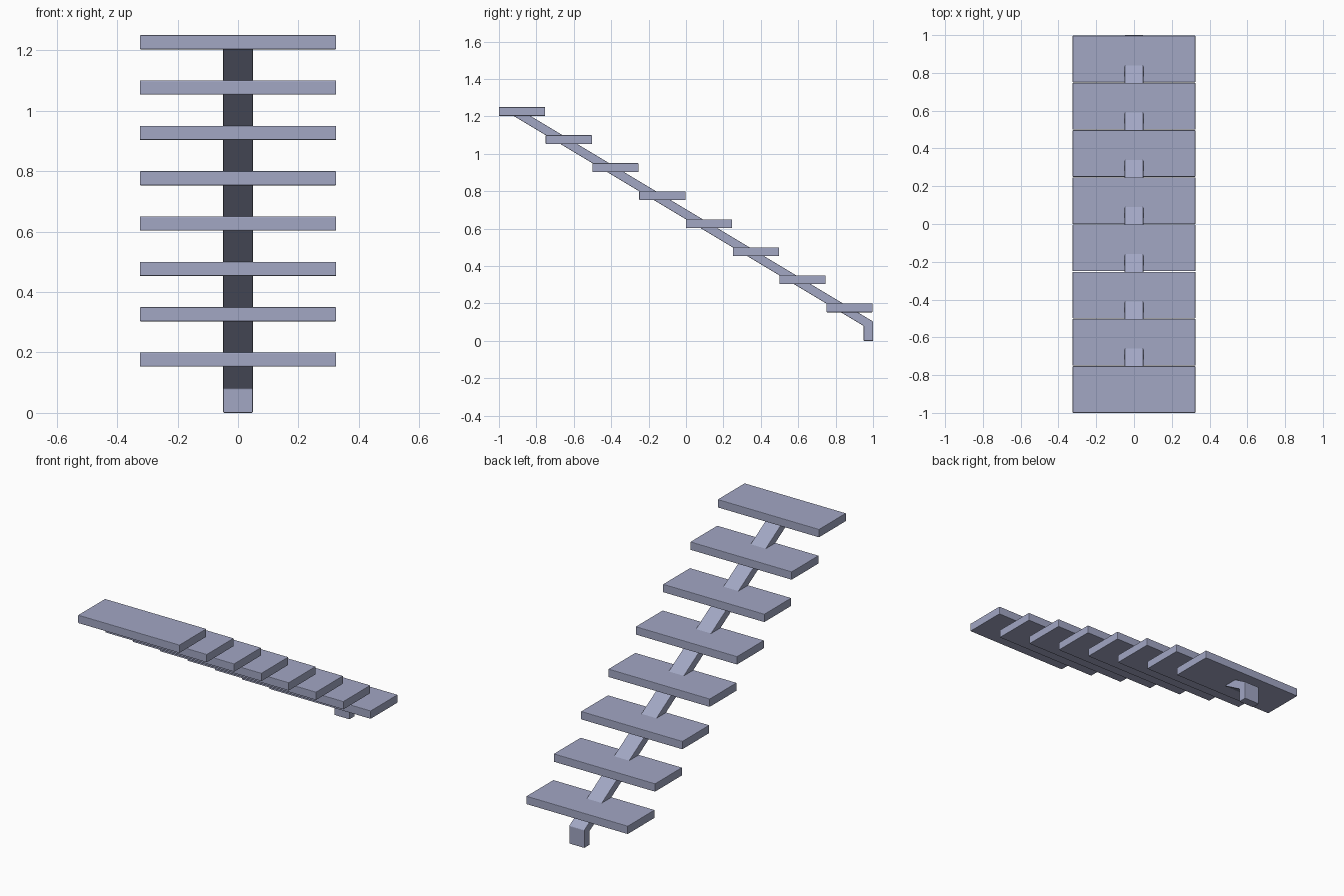
import bpy, bmesh

if "Cube" in bpy.data.objects:
    bpy.data.objects.remove(bpy.data.objects["Cube"])

mat = bpy.data.materials.new("blue grey")
mat.diffuse_color = (0.36, 0.385, 0.55, 1)
mat.use_nodes = True
mat.node_tree.nodes["Principled BSDF"].inputs["Base Color"].default_value = mat.diffuse_color


def extrude_x(name, profile, half_width, bevel):
    """Extrude a closed (y, z) outline symmetrically along x and soften its edges."""
    bm = bmesh.new()
    face = bm.faces.new([bm.verts.new((-half_width, y, z)) for y, z in profile])
    ext = bmesh.ops.extrude_face_region(bm, geom=[face])
    moved = [v for v in ext["geom"] if isinstance(v, bmesh.types.BMVert)]
    bmesh.ops.translate(bm, verts=moved, vec=(2 * half_width, 0, 0))
    bmesh.ops.recalc_face_normals(bm, faces=bm.faces)
    bmesh.ops.bevel(bm, geom=bm.edges[:], offset=bevel, segments=2,
                    profile=0.5, affect='EDGES')
    mesh = bpy.data.meshes.new(name)
    bm.to_mesh(mesh)
    bm.free()
    mesh.materials.append(mat)
    obj = bpy.data.objects.new(name, mesh)
    bpy.context.collection.objects.link(obj)
    return obj


# Treads: eight floating boards stepping down towards the back
RUN, RISE, DEPTH, THICK = 0.25, 0.15, 0.247, 0.047
for i in range(8):
    y, top = -1 + RUN * i, 1.25 - RISE * i
    extrude_x(f"tread_{i + 1}",
              [(y, top - THICK), (y + DEPTH, top - THICK), (y + DEPTH, top), (y, top)],
              0.325, 0.003)

# Central stringer: sloped beam with a short vertical foot
end = 1.212
extrude_x("stringer",
          [(0.95, 0), (1.0, 0), (1.0, 0.104),
           ((0.704 - end) / 0.6, end), ((0.65 - end) / 0.6, end), (0.95, 0.08)],
          0.049, 0.003)
